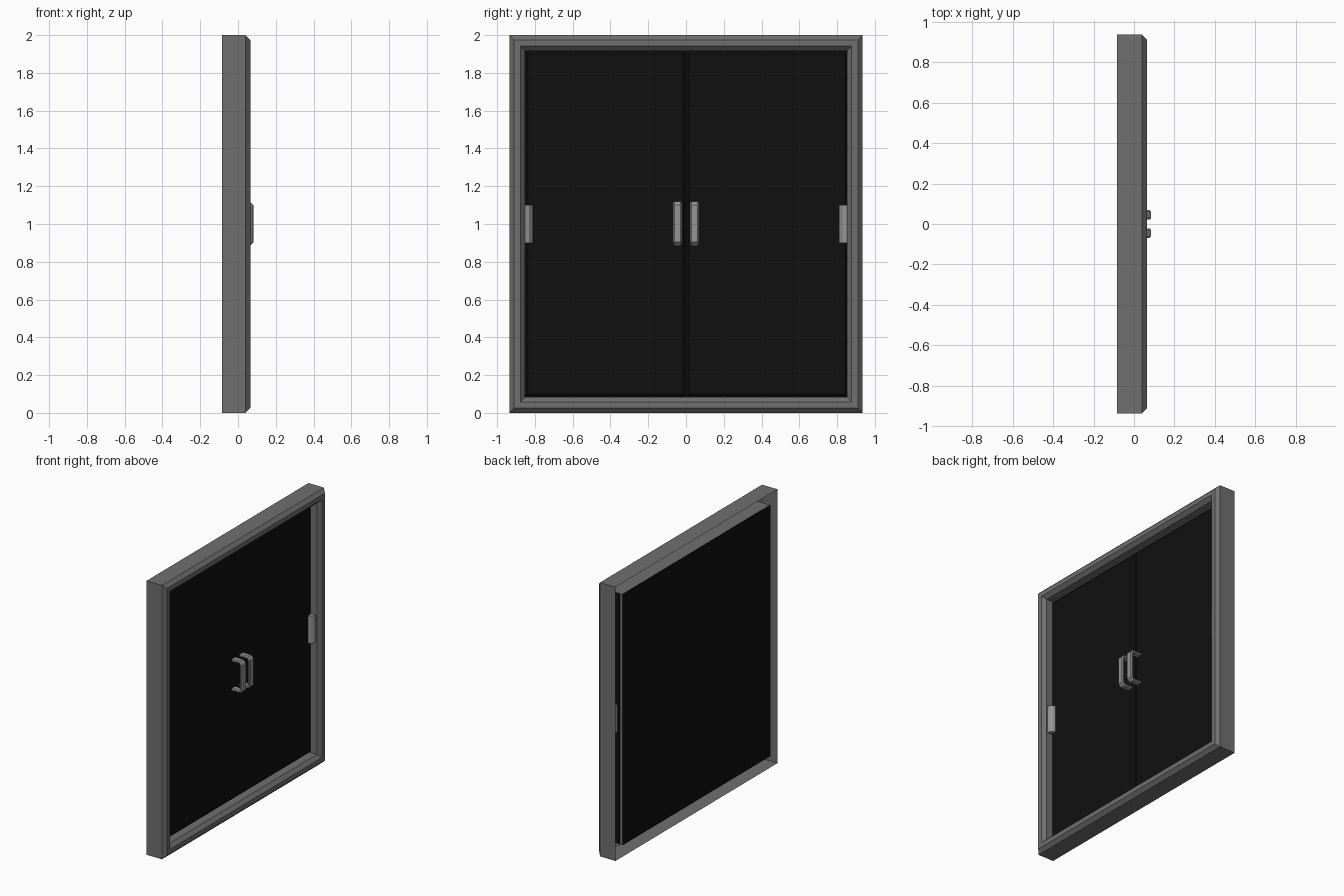
import bpy, bmesh, math
from mathutils import Vector

if "Cube" in bpy.data.objects:
    bpy.data.objects.remove(bpy.data.objects["Cube"])


def material(name, v):
    m = bpy.data.materials.new(name)
    m.diffuse_color = (v, v, v, 1)
    m.use_nodes = True
    m.node_tree.nodes["Principled BSDF"].inputs["Base Color"].default_value = m.diffuse_color
    return m


FRAME = material("dark_grey", 0.16)
BLACK = material("black", 0.005)
METAL = material("metal", 0.3)


def finish(bm, name, mat, normals=True):
    if normals:
        bmesh.ops.recalc_face_normals(bm, faces=bm.faces)
    me = bpy.data.meshes.new(name)
    bm.to_mesh(me)
    bm.free()
    ob = bpy.data.objects.new(name, me)
    me.materials.append(mat)
    bpy.context.collection.objects.link(ob)
    return ob


def bridge(bm, a, b):
    n = len(a)
    for i in range(n):
        j = (i + 1) % n
        bm.faces.new((a[i], a[j], b[j], b[i]))


def box(name, lo, hi, mat, front_bevel=0):
    bm = bmesh.new()
    bmesh.ops.create_cube(bm, size=1)
    for v in bm.verts:
        v.co = Vector([lo[i] + (v.co[i] + 0.5) * (hi[i] - lo[i]) for i in range(3)])
    if front_bevel:
        edges = [e for e in bm.edges if all(v.co.x > hi[0] - 1e-5 for v in e.verts)]
        bmesh.ops.bevel(bm, geom=edges, offset=front_bevel, segments=1, affect='EDGES')
    return finish(bm, name, mat)


# Mitred frame, open at the back: (inset, x) profile swept round the rectangle
bm = bmesh.new()
profile = [(0, -0.085), (0, 0.04), (0.025, 0.065), (0.058, 0.065),
           (0.083, 0.04), (0.083, -0.085)]
rings = []
for d, x in profile:
    w = 0.935 - d
    rings.append([bm.verts.new((x, y, z)) for y, z in
                  ((-w, d), (w, d), (w, 2 - d), (-w, 2 - d))])
for a, b in zip(rings, rings[1:]):
    bridge(bm, a, b)
finish(bm, "frame", FRAME)

# Back panel flush with the rear of the frame
box("back_panel", (-0.085, -0.852, 0.083), (-0.08, 0.852, 1.917), BLACK)


def handle(name, yc):
    # Flat octagonal bar bent into a bracket
    path = [Vector(p) for p in ((-0.005, 1.109), (0.058, 1.109), (0.072, 1.095),
                                (0.072, 0.909), (0.058, 0.895), (-0.005, 0.895))]
    w, t, c = 0.0235, 0.011, 0.007
    section = [(w, t - c), (w - c, t), (c - w, t), (-w, t - c),
               (-w, c - t), (c - w, -t), (w - c, -t), (w, c - t)]
    bm = bmesh.new()
    rings = []
    for i, p in enumerate(path):
        d0 = (p - path[max(i - 1, 0)]) if i else path[1] - p
        d1 = (path[i + 1] - p) if i < len(path) - 1 else d0
        n0, n1 = [Vector((-d.y, d.x)).normalized() for d in (d0, d1)]
        n = (n0 + n1).normalized()
        n /= n.dot(n0)
        rings.append([bm.verts.new((p.x + n.x * b, yc + a, p.y + n.y * b))
                      for a, b in section])
    for a, b in zip(rings, rings[1:]):
        bridge(bm, a, b)
    bm.faces.new(rings[0])
    bm.faces.new(rings[-1])
    finish(bm, name, METAL)


for side, s in (("left", -1), ("right", 1)):
    # Door leaf, its outer edge just breaking through the frame reveal
    ys = sorted((s * 0.003, s * 0.855))
    box(side + "_door", (-0.062, ys[0], 0.088), (-0.003, ys[1], 1.912), BLACK, 0.012)
    handle(side + "_handle", s * 0.045)
    # Hinge barrel
    bm = bmesh.new()
    bmesh.ops.create_cone(bm, cap_ends=True, segments=12, radius1=0.04,
                          radius2=0.04, depth=0.2)
    bmesh.ops.translate(bm, verts=bm.verts, vec=(-0.005, s * 0.85, 1.0))
    finish(bm, side + "_hinge", METAL)
